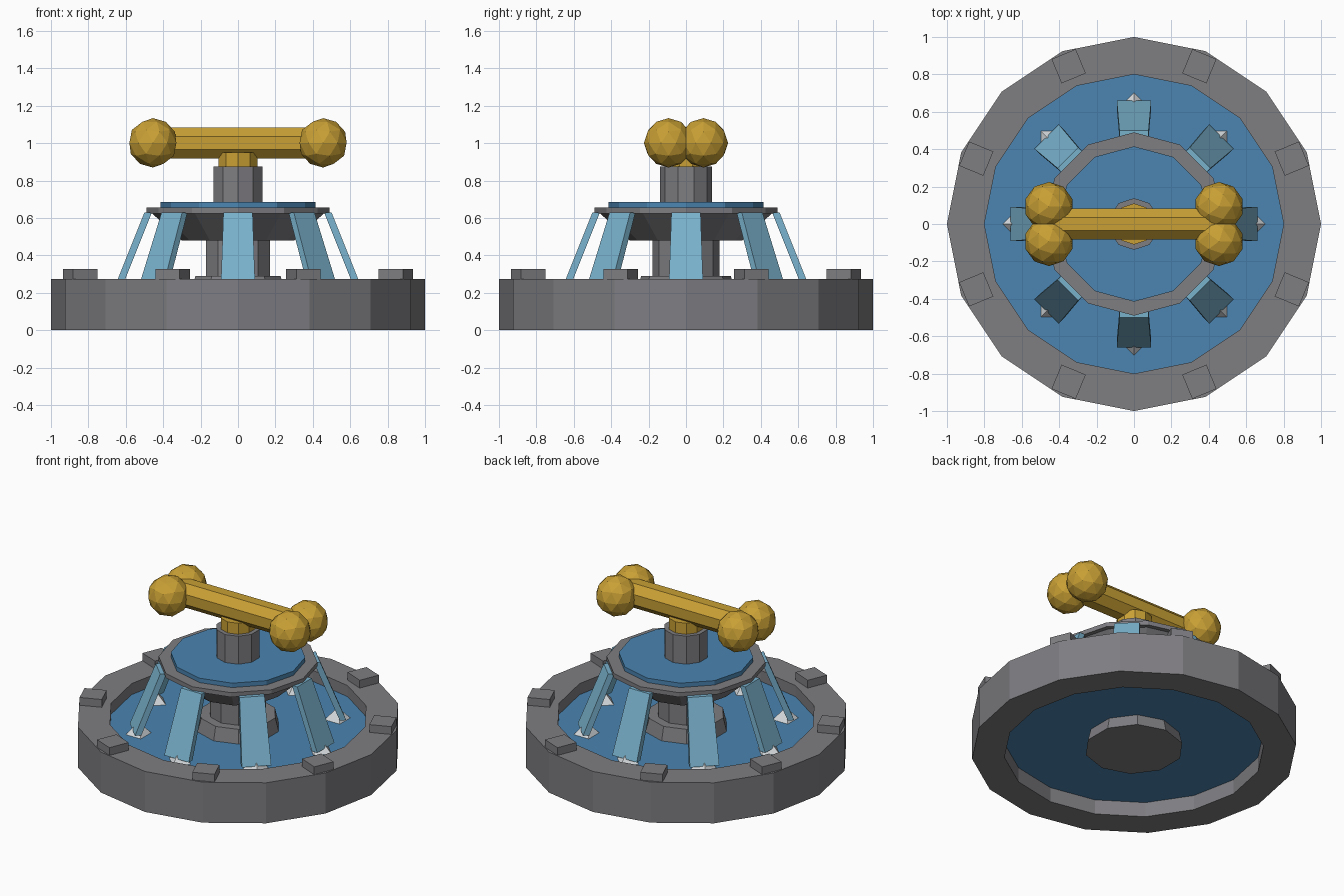
import bpy
import bmesh
from math import pi, cos, sin, radians
from mathutils import Matrix, Vector

cube = bpy.data.objects.get("Cube")
if cube:
    bpy.data.objects.remove(cube, do_unlink=True)


def material(name, rgb):
    mat = bpy.data.materials.new(name)
    mat.use_nodes = True
    mat.diffuse_color = (*rgb, 1)
    bsdf = next(n for n in mat.node_tree.nodes if n.type == 'BSDF_PRINCIPLED')
    bsdf.inputs["Base Color"].default_value = (*rgb, 1)
    return mat


GREY = material("stone grey", (0.21, 0.205, 0.22))
BLUE = material("deep blue", (0.07, 0.235, 0.44))
PALE = material("pale blue", (0.19, 0.44, 0.60))
GOLD = material("gold", (0.58, 0.35, 0.035))
WHITE = material("silver white", (0.68, 0.71, 0.73))


def finish(name, bm, mat, matrix=None):
    """Turn a bmesh into a flat shaded object."""
    if matrix:
        bm.transform(matrix)
    bmesh.ops.recalc_face_normals(bm, faces=bm.faces)
    mesh = bpy.data.meshes.new(name)
    bm.to_mesh(mesh)
    bm.free()
    mesh.materials.append(mat)
    obj = bpy.data.objects.new(name, mesh)
    bpy.context.collection.objects.link(obj)
    return obj


def lathe(name, mat, sides, profile, closed=False, matrix=None):
    """Stack polygon rings (radius, z); cap the ends or join them into a tube."""
    bm = bmesh.new()
    rings = []
    for r, z in profile:
        angles = [pi / 2 + 2 * pi * i / sides for i in range(sides)]
        rings.append([bm.verts.new((r * cos(a), r * sin(a), z)) for a in angles])
    pairs = list(zip(rings, rings[1:]))
    if closed:
        pairs.append((rings[-1], rings[0]))
    else:
        bm.faces.new(rings[0])
        bm.faces.new(rings[-1])
    for low, high in pairs:
        for i in range(sides):
            j = (i + 1) % sides
            bm.faces.new((low[i], low[j], high[j], high[i]))
    return finish(name, bm, mat, matrix)


def spin(degrees):
    return Matrix.Rotation(radians(degrees), 4, 'Z')


# Base: heavy outer ring with a recessed floor
lathe("base_ring", GREY, 16, [(1, 0), (1, 0.275), (0.8, 0.275), (0.8, 0)], closed=True)
lathe("base_floor", BLUE, 16, [(0.8, 0.1), (0.8, 0.2)])

# Central column
lathe("hub", GREY, 10, [(0.305, 0.02), (0.24, 0.29)])
lathe("lower_column", GREY, 10, [(0.18, 0.28), (0.18, 0.5)])
lathe("upper_column", GREY, 10, [(0.138, 0.66), (0.138, 0.875)])
lathe("neck", GOLD, 10, [(0.11, 0.86), (0.11, 0.95)])

# Upper platform: flared underside, rim and raised disc
lathe("platform", GREY, 12, [(0.3, 0.48), (0.46, 0.625), (0.49, 0.625), (0.49, 0.655)])
lathe("platform_disc", BLUE, 12, [(0.415, 0.65), (0.415, 0.685)])


def leg(name, matrix):
    """Slanted strut, widening towards the floor."""
    bm = bmesh.new()
    bmesh.ops.create_cube(bm, size=1)
    for v in bm.verts:
        top = v.co.z > 0
        radius = (0.48 if top else 0.64) + 0.04 * v.co.x
        half_width = 0.078 if top else 0.092
        v.co = Vector((radius, half_width * (1 if v.co.y > 0 else -1),
                       0.63 if top else 0.23))
    finish(name, bm, PALE, matrix)


# Legs, feet and rim blocks around the base
for k in range(8):
    turn = spin(45 * k)
    leg(f"leg_{k + 1}", turn)

    bm = bmesh.new()
    bmesh.ops.create_cone(bm, cap_ends=True, segments=4, radius1=0.08, radius2=0,
                          depth=0.08)
    finish(f"foot_{k + 1}", bm, WHITE, turn @ Matrix.Translation((0.622, 0, 0.24)))

    bm = bmesh.new()
    bmesh.ops.create_cube(bm, size=1)
    size = Matrix.Diagonal((0.14, 0.14, 0.07, 1))
    place = Matrix.Translation((0.913, 0, 0.293))
    finish(f"rim_block_{k + 1}", bm, GREY, spin(45 * k + 22.5) @ place @ size)

# Handle bar with paired knobs at each end
along_x = Matrix.Translation((0, 0, 1.002)) @ Matrix.Rotation(pi / 2, 4, 'Y')
lathe("handle_bar", GOLD, 8, [(0.09, -0.45), (0.09, 0.45)],
      matrix=along_x @ spin(22.5))
for side, sx in (("left", 1), ("right", -1)):
    for end, sy in (("front", -1), ("back", 1)):
        bm = bmesh.new()
        bmesh.ops.create_icosphere(bm, subdivisions=2, radius=0.132)
        finish(f"knob_{side}_{end}", bm, GOLD,
               Matrix.Translation((0.455 * sx, 0.093 * sy, 1.002)))
